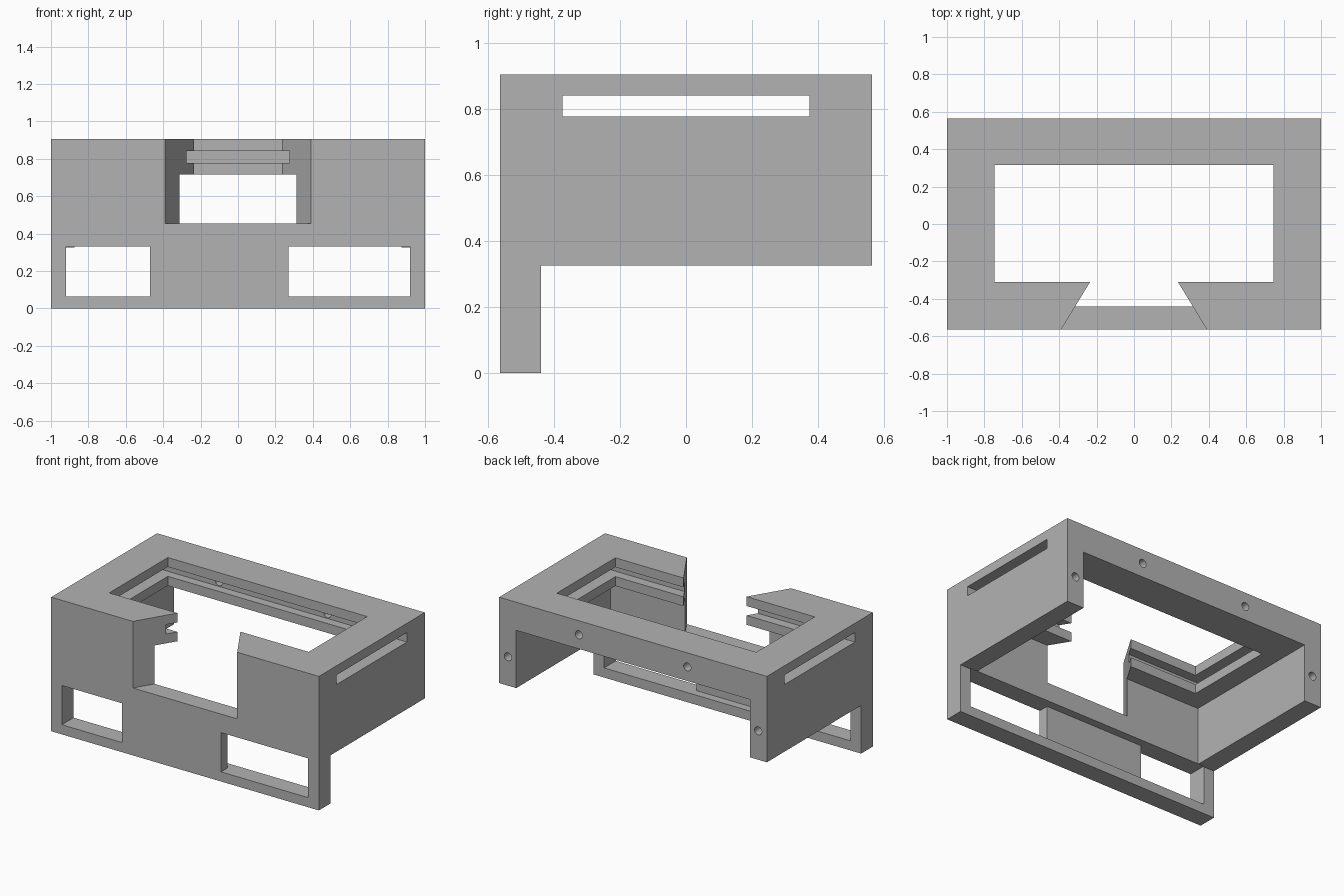
import bpy
import bmesh
import math
from mathutils import Matrix

default = bpy.data.objects.get("Cube")
if default:
    bpy.data.objects.remove(default, do_unlink=True)

grey = bpy.data.materials.new("plain grey")
grey.use_nodes = True
colour = (0.45, 0.45, 0.45, 1.0)
grey.diffuse_color = colour
grey.node_tree.nodes["Principled BSDF"].inputs["Base Color"].default_value = colour


def make_object(name, bm):
    bmesh.ops.recalc_face_normals(bm, faces=bm.faces)
    mesh = bpy.data.meshes.new(name)
    bm.to_mesh(mesh)
    bm.free()
    mesh.materials.append(grey)
    obj = bpy.data.objects.new(name, mesh)
    bpy.context.collection.objects.link(obj)
    return obj


def prism(name, points, offset):
    """Extrude a closed outline along an offset vector."""
    bm = bmesh.new()
    face = bm.faces.new([bm.verts.new(p) for p in points])
    grown = bmesh.ops.extrude_face_region(bm, geom=[face])["geom"]
    verts = [v for v in grown if isinstance(v, bmesh.types.BMVert)]
    bmesh.ops.translate(bm, verts=verts, vec=offset)
    return make_object(name, bm)


def box(name, x0, x1, y0, y1, z0, z1):
    outline = [(x0, y0, z0), (x1, y0, z0), (x1, y1, z0), (x0, y1, z0)]
    return prism(name, outline, (0, 0, z1 - z0))


def screw_hole(name, x, z, y0, y1, radius=0.027):
    bm = bmesh.new()
    turn = Matrix.Translation((x, (y0 + y1) / 2, z)) @ Matrix.Rotation(math.pi / 2, 4, "X")
    bmesh.ops.create_cone(bm, cap_ends=True, segments=32, radius1=radius,
                          radius2=radius, depth=y1 - y0, matrix=turn)
    return make_object(name, bm)


FRONT, BACK, TOP = -0.565, 0.565, 0.905
PLATE_BACK, UNDERSIDE, SHELF = -0.44, 0.325, 0.715

# Housing body: deep upper block with a thin front plate reaching the ground
side_profile = [(FRONT, 0), (PLATE_BACK, 0), (PLATE_BACK, UNDERSIDE),
                (BACK, UNDERSIDE), (BACK, TOP), (FRONT, TOP)]
housing = prism("housing", [(-1, y, z) for y, z in side_profile], (2, 0, 0))

# Trapezoid notch in the front, narrowing inwards
inner, outer, slope = 0.235, 0.39, 0.155 / 0.255
over = 0.05
notch = [(-outer - over * slope, FRONT - over), (outer + over * slope, FRONT - over),
         (inner - over * slope, -0.31 + over), (-inner + over * slope, -0.31 + over)]

cutters = [
    # Lower cavity, open at the bottom and back
    box("lower_cavity", -0.873, 0.873, PLATE_BACK, 0.7, 0.2, SHELF),
    # Top opening
    box("top_opening", -0.745, 0.745, -0.31, 0.315, 0.6, 1.0),
    # Sliding groove, running out through both sides
    box("panel_groove", -1.1, 1.1, -0.375, 0.375, 0.778, 0.842),
    prism("front_notch", [(x, y, 0.455) for x, y in notch], (0, 0, 0.6)),
    # Pocket behind the front plate and its two windows
    box("plate_pocket", -0.92, 0.92, -0.495, PLATE_BACK + 0.005, 0.065, 0.33),
    box("right_window", -0.92, -0.47, -0.7, -0.47, 0.065, 0.33),
    box("left_window", 0.27, 0.92, -0.7, -0.47, 0.065, 0.33),
]
# Screw holes in the back rail and the side walls
for side, label in ((-1, "right"), (1, "left")):
    cutters.append(screw_hole(label + "_rail_hole", side * 0.405, 0.81, 0.25, 0.7))
    cutters.append(screw_hole(label + "_wall_hole", side * 0.935, 0.52, 0.315, 0.7))

# Cut every opening, then bake the result and drop the cutters
for cutter in cutters:
    cutter.hide_render = True
    mod = housing.modifiers.new(cutter.name, "BOOLEAN")
    mod.operation = "DIFFERENCE"
    mod.solver = "EXACT"
    mod.object = cutter

depsgraph = bpy.context.evaluated_depsgraph_get()
baked = bpy.data.meshes.new_from_object(housing.evaluated_get(depsgraph))
housing.modifiers.clear()
housing.data = baked
baked.materials.clear()
baked.materials.append(grey)
for poly in baked.polygons:
    poly.material_index = 0
    poly.use_smooth = False
for cutter in cutters:
    bpy.data.objects.remove(cutter, do_unlink=True)
